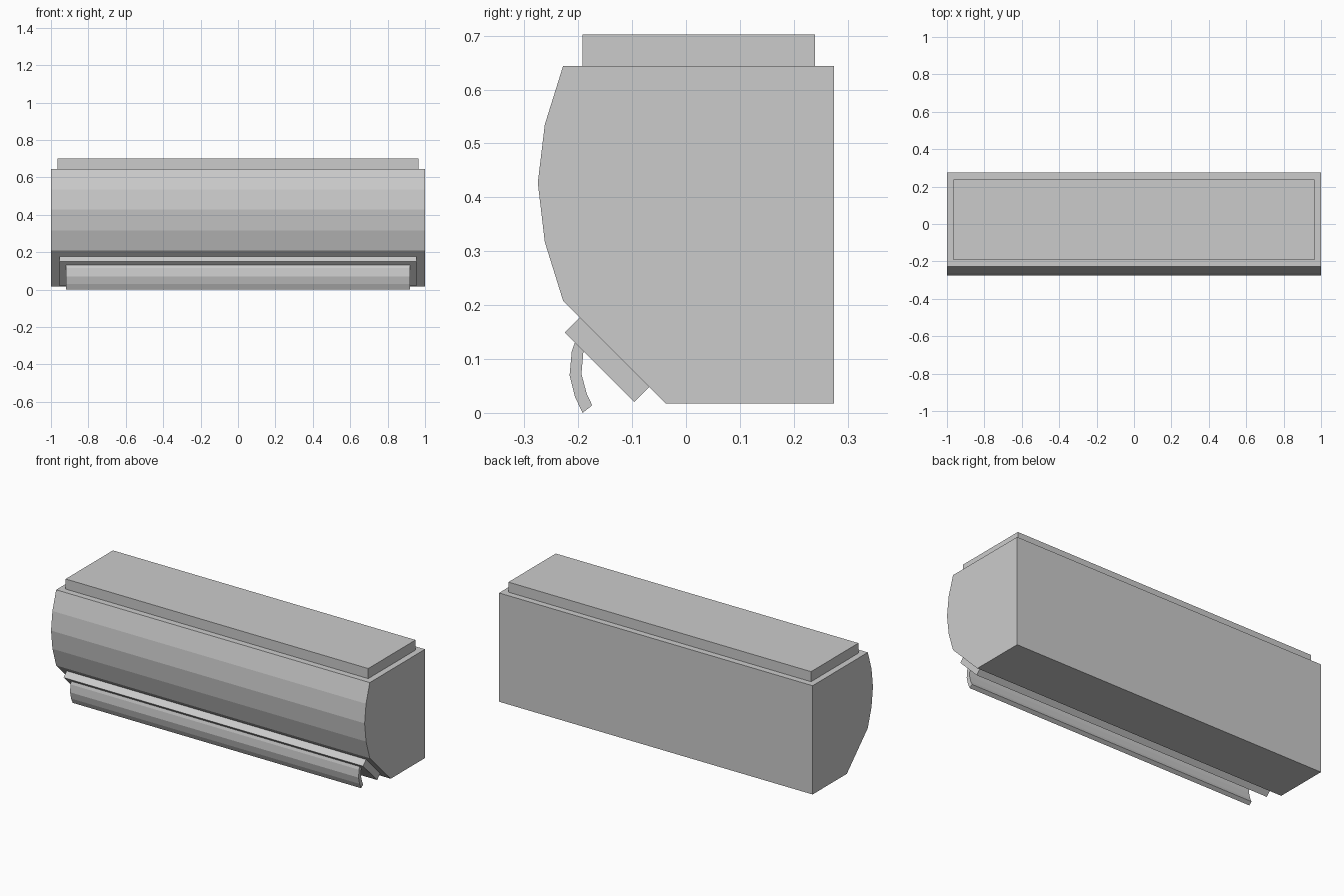
import bpy, bmesh

if "Cube" in bpy.data.objects:
    bpy.data.objects.remove(bpy.data.objects["Cube"])


def extrude_profile(name, points, half_width):
    """Extrude a (y, z) outline along x, symmetric about x = 0."""
    bm = bmesh.new()
    face = bm.faces.new([bm.verts.new((-half_width, y, z)) for y, z in points])
    result = bmesh.ops.extrude_face_region(bm, geom=[face])
    moved = [g for g in result["geom"] if isinstance(g, bmesh.types.BMVert)]
    bmesh.ops.translate(bm, verts=moved, vec=(2 * half_width, 0, 0))
    bmesh.ops.recalc_face_normals(bm, faces=bm.faces)
    mesh = bpy.data.meshes.new(name)
    bm.to_mesh(mesh)
    bm.free()
    obj = bpy.data.objects.new(name, mesh)
    bpy.context.collection.objects.link(obj)
    return obj


# Main casing: flat back, faceted bulging front, chamfered lower front
extrude_profile("casing", [
    (0.275, 0.017), (0.275, 0.644), (-0.228, 0.644), (-0.262, 0.535),
    (-0.275, 0.427), (-0.262, 0.317), (-0.228, 0.208), (-0.037, 0.017)], 1.0)

# Raised intake panel on top
extrude_profile("top_panel", [
    (-0.192, 0.644), (-0.192, 0.702), (0.239, 0.702), (0.239, 0.644)], 0.965)

# Slanted outlet slab on the chamfer
extrude_profile("outlet_slab", [
    (-0.197, 0.177), (-0.225, 0.149), (-0.096, 0.020), (-0.068, 0.048)], 0.955)

# Curved air flap hanging from the slab
extrude_profile("air_flap", [
    (-0.205, 0.134), (-0.212, 0.114), (-0.216, 0.070), (-0.206, 0.030),
    (-0.192, 0.000), (-0.174, 0.014), (-0.184, 0.035), (-0.194, 0.072),
    (-0.190, 0.119)], 0.92)
